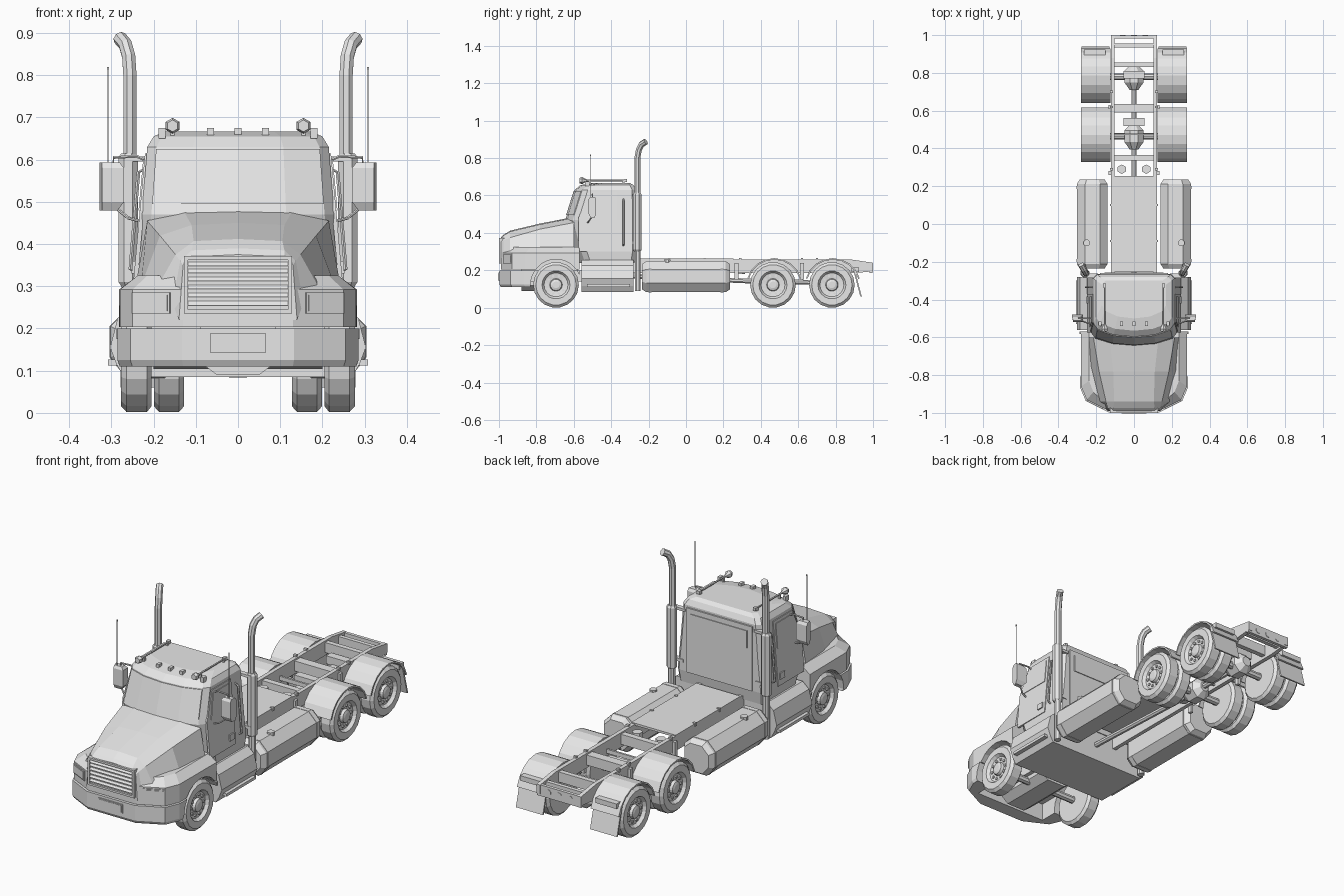
import bpy, bmesh
from math import sin, cos, pi, radians, atan2
from mathutils import Vector, Matrix

cube = bpy.data.objects.get("Cube")
if cube:
    bpy.data.objects.remove(cube)

grey = bpy.data.materials.new("plain grey")
grey.use_nodes = True
grey.diffuse_color = (0.8, 0.8, 0.8, 1)
grey.node_tree.nodes["Principled BSDF"].inputs["Base Color"].default_value = (0.8, 0.8, 0.8, 1)


# Helpers: every part is one or more shells, each shell a list of matching rings
def build(name, *shells, mirror=False):
    bm = bmesh.new()
    for rings in shells:
        rows = [[bm.verts.new(p) for p in ring] for ring in rings]
        n = len(rows[0])
        for a, b in zip(rows, rows[1:]):
            for i in range(n):
                bm.faces.new((a[i], a[(i + 1) % n], b[(i + 1) % n], b[i]))
        bm.faces.new(rows[0][::-1])
        bm.faces.new(rows[-1])
    bmesh.ops.recalc_face_normals(bm, faces=bm.faces)
    mesh = bpy.data.meshes.new(name)
    bm.to_mesh(mesh)
    bm.free()
    mesh.materials.append(grey)
    ob = bpy.data.objects.new(name, mesh)
    bpy.context.collection.objects.link(ob)
    if mirror:
        ob.modifiers.new("Mirror", 'MIRROR')
    return ob


def box(x0, x1, y0, y1, z0, z1):
    return [[(x0, y0, z), (x1, y0, z), (x1, y1, z), (x0, y1, z)] for z in (z0, z1)]


def prism(x0, x1, profile):
    return [[(x, y, z) for y, z in profile] for x in (x0, x1)]


def lathe_x(y, z, profile, n=18):
    return [[(x, y + r * cos(2 * pi * i / n), z + r * sin(2 * pi * i / n)) for i in range(n)]
            for x, r in profile]


def tube(points, radii, n=8):
    pts = [Vector(p) for p in points]
    if not isinstance(radii, (list, tuple)):
        radii = [radii] * len(pts)
    rings = []
    for i, p in enumerate(pts):
        d = pts[min(i + 1, len(pts) - 1)] - pts[max(i - 1, 0)]
        q = Vector((0, 0, 1)).rotation_difference(d.normalized())
        rings.append([p + q @ Vector((radii[i] * cos(2 * pi * (k + .5) / n),
                                      radii[i] * sin(2 * pi * (k + .5) / n), 0)) for k in range(n)])
    return rings


def sym(half):
    return half + [(-x, y, z) for x, y, z in reversed(half) if x > 0]


def cut(ob, cutters):
    for c in cutters:
        c.hide_render = True
        ob.modifiers.new("Cut", 'BOOLEAN').object = c
        ob.modifiers[-1].operation = 'DIFFERENCE'
    bpy.context.view_layer.update()
    mesh = bpy.data.meshes.new_from_object(ob.evaluated_get(bpy.context.evaluated_depsgraph_get()))
    ob.modifiers.clear()
    ob.data = mesh


# Cab shell
def cab_ring(z, front, hw, back):
    return sym([(0, front, z), (hw * .5, front + .01, z), (hw * .9, front + .04, z),
                (hw, front + .07, z), (hw, back - .02, z), (hw - .02, back, z), (0, back, z)])


build("cab", [cab_ring(*r) for r in (
    (.24, -.58, .24, -.275), (.30, -.60, .245, -.266), (.47, -.645, .228, -.266),
    (.63, -.595, .215, -.268), (.655, -.565, .2, -.28), (.667, -.50, .17, -.30))])


# Windscreen
def screen_ring(z):
    y, hw = -.645 + .3125 * (z - .47), .228 - .08 * (z - .47)
    arc = [(f * hw, y + d) for f, d in ((-.9, .04), (-.5, .01), (0, 0), (.5, .01), (.9, .04))]
    return [(x, v - .004, z) for x, v in arc] + [(x, v + .004, z) for x, v in reversed(arc)]


build("windscreen", [screen_ring(.495), screen_ring(.625)])


# Doors, side windows and handles follow the lean of the cab sides
def side_plate(profile, t):
    return [[(.245 - .091 * (z - .3) + o, y, z) for y, z in profile] for o in (-.006, t)]


build("door", side_plate([(-.575, .3), (-.37, .3), (-.37, .615), (-.52, .615), (-.575, .48)], .004), mirror=True)
build("side_window", side_plate([(-.545, .48), (-.385, .48), (-.385, .6), (-.515, .6)], .007), mirror=True)
build("door_handle", side_plate([(-.42, .33), (-.385, .33), (-.385, .36), (-.42, .36)], .01), mirror=True)
build("grab_rail", tube([(.235, -.335, .33), (.255, -.335, .34), (.236, -.335, .57), (.215, -.335, .58)], .005, 6),
      mirror=True)

# Rear wall panel and window
build("rear_panel", box(-.18, .18, -.27, -.26, .3, .62))
build("rear_window", box(-.155, .155, -.265, -.256, .51, .595))


# Hood
def hood_ring(y, top, xa, xb, zb, xc, zc):
    return sym([(0, y, top), (xa, y, top - .005), (xb, y, zb), (xc, y, zc), (0, y, zc)])


build("hood", [hood_ring(*r) for r in (
    (-.99, .375, .11, .13, .35, .14, .22), (-.975, .39, .11, .137, .36, .155, .26),
    (-.94, .412, .105, .148, .375, .19, .3), (-.78, .45, .11, .185, .42, .23, .3),
    (-.60, .485, .13, .215, .455, .243, .3))])

# Grille with frame and slats
build("grille_frame", box(-.128, .128, -1, -.97, .362, .372), box(-.128, .128, -1, -.97, .235, .245),
      *[box(min(s * .118, s * .128), max(s * .118, s * .128), -1, -.97, .245, .362) for s in (1, -1)])
build("grille_slats", *[[[(-.118, -.988, z), (.118, -.988, z), (.118, -.998, z - .012), (-.118, -.998, z - .012)],
                         [(-.118, -.98, z), (.118, -.98, z), (.118, -.98, z - .012), (-.118, -.98, z - .012)]]
                        for z in (.267, .286, .305, .324, .343, .36)])

# Fenders and bumper, hollowed for the wheels
plan = [(0, -.99), (.13, -.99), (.25, -.93), (.28, -.86), (.282, -.57), (0, -.57)]
crown = [(0, -.96), (.14, -.96), (.215, -.89), (.238, -.83), (.238, -.57), (0, -.57)]


def plan_ring(pts, z, s=1.0):
    return sym([(x * s, (y + .57) * s - .57, z) for x, y in pts])


fenders = build("fenders", [plan_ring(plan, .203), plan_ring(plan, .292), plan_ring(crown, .325)])
bumper = build("bumper", [plan_ring(plan, .11, 1.0), plan_ring(plan, .125, 1.02), plan_ring(plan, .2, 1.02)])
arch = build("arch_cutter", lathe_x(-.695, .122, [(-.4, .137), (.4, .137)], 20))
bay = build("bay_cutter", box(-.2, .2, -.92, -.7, .05, .198))
cut(fenders, [arch])
cut(bumper, [arch, bay])
for helper in (arch, bay):
    bpy.data.objects.remove(helper)
build("number_plate", box(-.066, .066, -1.003, -.99, .143, .188))
build("plate_face", box(-.06, .06, -1.005, -.99, .148, .183))

# Headlights set in the angled corners
turn = Matrix.Translation((.205, -.9525, 0)) @ Matrix.Rotation(atan2(.06, .12), 4, 'Z')
for name, w, t, z0, z1 in (("headlight_rim", .05, .004, .235, .285), ("headlight", .044, .007, .241, .279)):
    build(name, [[turn @ Vector(p) for p in ring] for ring in box(-w, w, -t, .01, z0, z1)], mirror=True)

# Lower cab skirt and steps
build("cab_skirt", [[(x, -.56, z), (x, -.28, z), (-x, -.28, z), (-x, -.56, z)]
                    for x, z in ((.27, .085), (.288, .115), (.303, .155), (.285, .225), (.25, .255))])
build("step_plate", box(.25, .308, -.53, -.3, .112, .126), mirror=True)

# Roof marker lights and horns
build("roof_lights", *[box(x - .008, x + .008, -.54, -.515, .65, .675) for x in (-.18, -.065, 0, .065, .18)])
build("horn", tube([(.155, y, .68) for y in (-.57, -.555, -.53, -.32)], [.014, .019, .005, .004], 6),
      box(.15, .16, -.52, -.51, .655, .68), box(.15, .16, -.34, -.33, .655, .68),
      box(.147, .163, -.335, -.315, .673, .688), mirror=True)

# Mirrors and aerials
build("mirror_head", [[(x0, -.5 - d, z), (.322, -.5 - d, z), (.328, -.5 + d, z), (x0, -.5 + d, z)]
                      for x0, d, z in ((.285, .01, .48), (.27, .02, .5), (.27, .02, .58), (.28, .012, .593))],
      mirror=True)
build("mirror_arms", tube([(.2, -.5, .59), (.24, -.5, .608), (.295, -.5, .605), (.295, -.5, .58)], .004, 6),
      tube([(.215, -.53, .45), (.26, -.52, .462), (.295, -.5, .49)], .004, 6), mirror=True)
build("aerial", tube([(.308, -.51, .58), (.308, -.51, .815)], .0018, 4),
      tube([(.308, -.51, .812), (.308, -.51, .82)], .003, 4), mirror=True)

# Exhaust stacks
build("exhaust_stack", tube([(.26, -.258, .09), (.26, -.258, .32)], .017),
      tube([(.26, -.26, z) for z in (.3, .31, .605, .615)], [.018, .025, .025, .018]),
      tube([(.256, -.26, .6), (.256, -.26, .8), (.259, -.252, .845), (.267, -.238, .873), (.28, -.215, .888)], .017),
      box(.2, .27, -.285, -.262, .34, .355), box(.19, .27, -.285, -.262, .595, .608), mirror=True)

# Side tanks with straps and caps
octagon = [(.085, -.035), (.085, .04), (.04, .085), (-.04, .085), (-.08, .05), (-.08, -.05), (-.045, -.085), (.045, -.085)]


def tank_ring(y, s):
    return [(.219 + x * s, y, .166 + z * s) for x, z in octagon]


build("side_tank", [tank_ring(*r) for r in ((-.235, .8), (-.212, .98), (.212, .98), (.235, .8))], mirror=True)
build("tank_straps", *[[tank_ring(y, 1), tank_ring(y + .015, 1)] for y in (-.2, .185)], mirror=True)
build("tank_cap", tube([(.25, -.1, .22), (.25, -.1, .258)], .018), mirror=True)

# Chassis
build("frame_rail", prism(.102, .122, [(-.3, .185), (.9, .185), (1, .195), (1, .24), (.88, .258), (-.3, .258)]),
      mirror=True)
build("front_rail", box(.08, .11, -.92, -.56, .14, .2), mirror=True)
build("deck_plate", box(-.122, .122, -.255, .255, .252, .263))
build("cross_members", box(-.105, .105, .335, .365, .2, .25), box(-.105, .105, .59, .635, .2, .25),
      box(-.105, .105, .83, .855, .2, .25), box(-.105, .105, .935, .955, .2, .24),
      box(-.105, .105, .47, .48, .2, .22))
build("rear_plate", box(-.122, .122, .982, .998, .185, .24))
build("rear_lamps", *[tube([(x, .99, .213), (x, 1, .213)], .016) for x in (-.06, 0, .06)])
build("air_bottles", tube([(.065, .29, .18), (.065, .29, .245)], .025, 6), mirror=True)
build("frame_brackets", *[box(.12, .135, y - .01, y + .01, .15, .24) for y in (.27, .62)],
      *[box(.11, .126, y - .006, y + .006, .25, .267) for y in (-.09, .1, .29, .62, .7)], mirror=True)
build("engine", [[(x, -.88, z), (x, -.58, z), (-x, -.58, z), (-x, -.88, z)]
                 for x, z in ((.05, .09), (.09, .12), (.09, .3))])

# Axles and drive shaft
build("axles", *[lathe_x(y, .122, [(-.2, .018), (.2, .018)], 8) for y in (-.695, .465, .78)])
build("differentials", *[tube([(0, y + d, .135) for d in (-.07, -.03, .03, .06)], [.025, .055, .055, .025])
                         for y in (.465, .78)],
      *[box(-.055, .055, y - .02, y + .02, .18, .22) for y in (.54, .79)])
build("drive_shaft", tube([(0, -.3, .17), (0, .4, .14), (0, .72, .135)], .014))

# Wheels: single at the front, paired at the rear
tyre = [(.205, .075), (.205, .108), (.216, .122), (.264, .122), (.277, .108), (.277, .075),
        (.27, .07), (.262, .064), (.258, .034), (.272, .03), (.276, .018)]
inner = [(.128, .07), (.128, .108), (.14, .122), (.187, .122), (.199, .108), (.199, .07)]
for name, y, dual in (("front_wheel", -.695, False), ("middle_wheel", .465, True), ("rear_wheel", .78, True)):
    nuts = [lathe_x(y + .049 * cos(k * pi / 5), .122 + .049 * sin(k * pi / 5), [(.25, .007), (.266, .007)], 6)
            for k in range(10)]
    build(name, lathe_x(y, .122, tyre), *nuts, *([lathe_x(y, .122, inner)] if dual else []), mirror=True)

# Rear mudguards and flaps
for name, y in (("middle_mudguard", .472), ("rear_mudguard", .785)):
    arc = [(cos(radians(a)), sin(radians(a))) for a in range(14, 167, 19)]
    profile = [(y + .148 * c, .122 + .143 * s) for c, s in arc] + \
              [(y + .14 * c, .122 + .135 * s) for c, s in reversed(arc)]
    build(name, prism(.125, .28, profile), mirror=True)
build("mud_flap", prism(.13, .278, [(.895, .2), (.903, .2), (.94, .06), (.932, .06)]), mirror=True)
build("guard_lamp", box(.15, .265, .885, .925, .19, .215), mirror=True)
